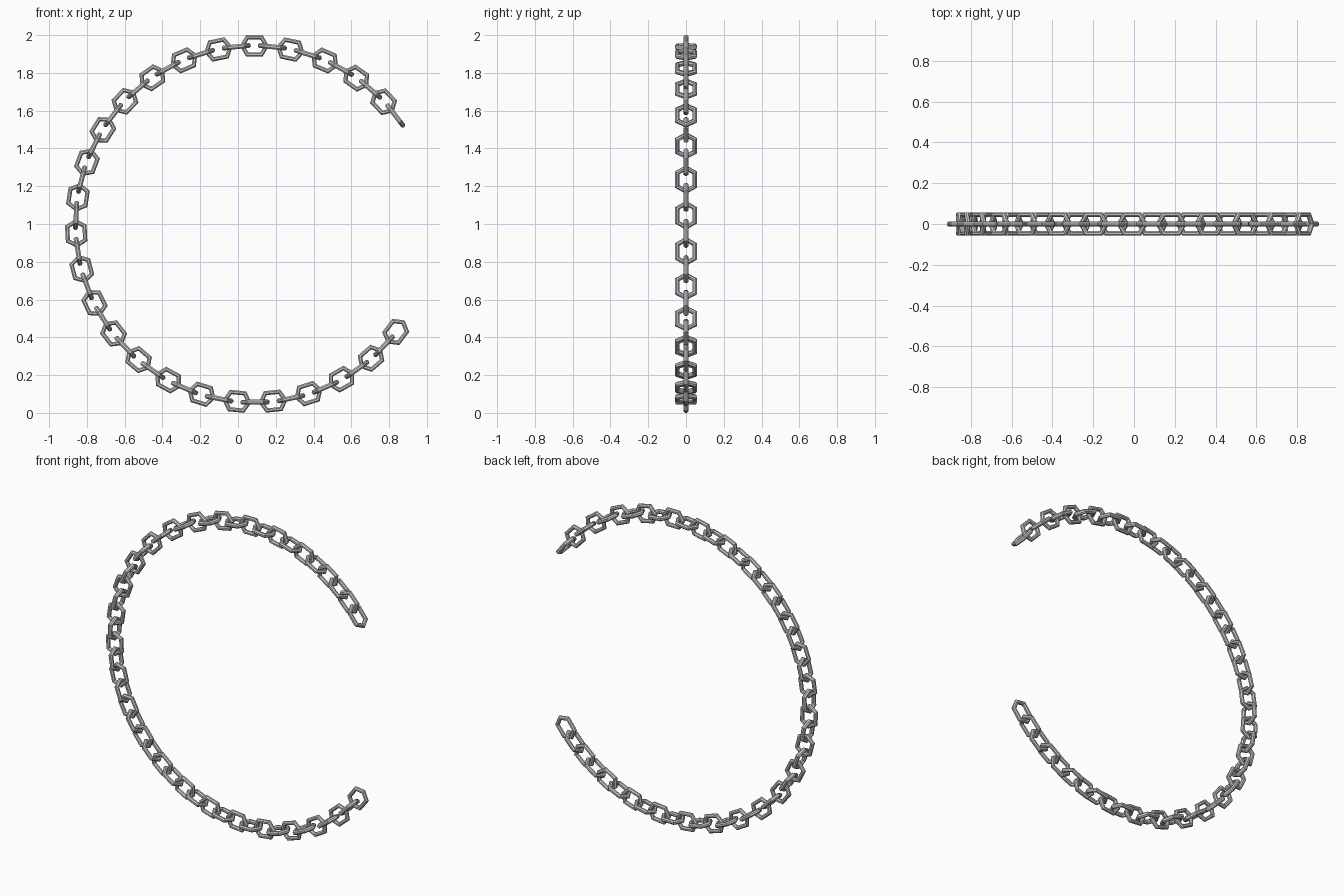
import bpy, bmesh
from math import sin, cos, pi, radians
from mathutils import Matrix, Vector

if "Cube" in bpy.data.objects:
    bpy.data.objects.remove(bpy.data.objects["Cube"])

CX, CZ, R = 0.085, 1.0, 0.943      # arc the chain follows
STEP = radians(11.64) / 2          # angle between neighbouring links
START = radians(89.9) - 9 * STEP   # upper free end
COUNT = 50
MAJOR, MINOR, STRETCH, SIDES = 0.053, 0.0128, 0.011, 8


def link_mesh():
    """Six-sided ring lying in XZ, lengthened along X."""
    bm = bmesh.new()
    rings = []
    for i in range(6):
        a = i * pi / 3
        shift = STRETCH if cos(a) > 0 else -STRETCH
        ring = []
        for j in range(SIDES):
            b = (j + 0.5) * 2 * pi / SIDES
            r = MAJOR + MINOR * cos(b) / cos(pi / SIDES)
            y = MINOR * sin(b) / cos(pi / SIDES)
            ring.append(bm.verts.new((r * cos(a) + shift, y, r * sin(a))))
        rings.append(ring)
    for i in range(6):
        p, q = rings[i], rings[(i + 1) % 6]
        for j in range(SIDES):
            k = (j + 1) % SIDES
            bm.faces.new((p[j], p[k], q[k], q[j]))
    bmesh.ops.recalc_face_normals(bm, faces=bm.faces)
    me = bpy.data.meshes.new("chain_link")
    bm.to_mesh(me)
    bm.free()
    return me


# Links alternate between lying in the arc's plane and standing across it
mesh = link_mesh()
for n in range(COUNT):
    a = START + n * STEP
    link = bpy.data.objects.new(f"chain_link_{n + 1:02d}", mesh)
    tangent_turn = Matrix.Rotation(pi / 2 - a, 4, 'Y')
    twist = Matrix.Rotation(pi / 2 if n % 2 == 0 else 0, 4, 'X')
    place = Matrix.Translation(Vector((CX + R * cos(a), 0, CZ + R * sin(a))))
    link.matrix_world = place @ tangent_turn @ twist
    bpy.context.collection.objects.link(link)
